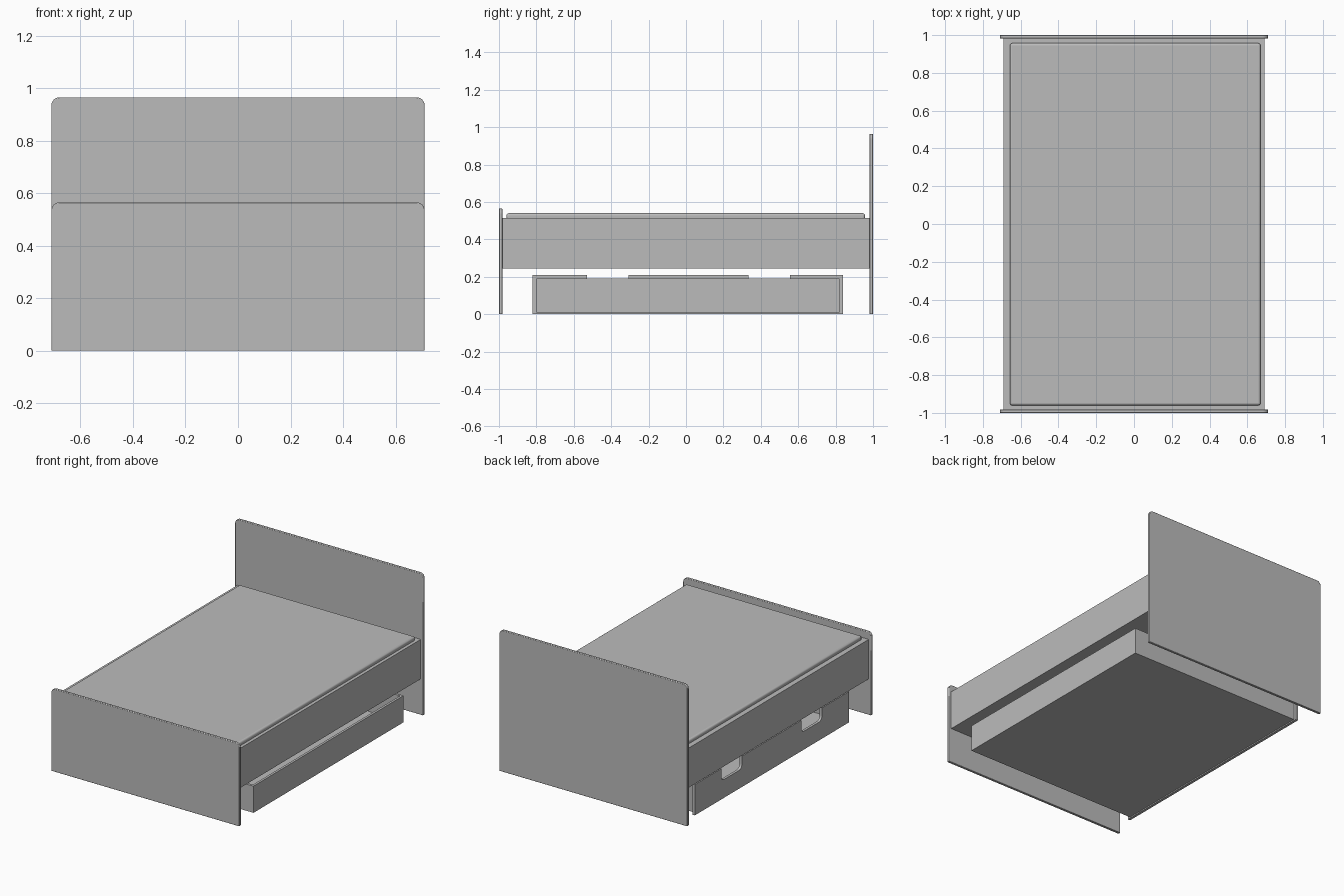
import bpy, bmesh, math
from mathutils import Vector

cube = bpy.data.objects.get("Cube")
if cube:
    bpy.data.objects.remove(cube, do_unlink=True)

grey = bpy.data.materials.new("plain grey")
grey.use_nodes = True
GREY = (0.5, 0.5, 0.5, 1)
grey.diffuse_color = GREY
grey.node_tree.nodes["Principled BSDF"].inputs["Base Color"].default_value = GREY


def finish(name, bm, bevel=0, segments=2):
    """Turn a bmesh into a named object with softened edges."""
    bmesh.ops.recalc_face_normals(bm, faces=bm.faces)
    mesh = bpy.data.meshes.new(name)
    bm.to_mesh(mesh)
    bm.free()
    mesh.materials.append(grey)
    obj = bpy.data.objects.new(name, mesh)
    bpy.context.collection.objects.link(obj)
    if bevel:
        mod = obj.modifiers.new("soft edges", "BEVEL")
        mod.width, mod.segments = bevel, segments
        mod.limit_method, mod.angle_limit = "ANGLE", math.radians(40)
    bpy.ops.object.select_all(action="DESELECT")
    obj.select_set(True)
    bpy.context.view_layer.objects.active = obj
    bpy.ops.object.shade_smooth_by_angle(angle=math.radians(35))
    return obj


def box(name, x, y, z, bevel=0, segments=2):
    """Box given by its (low, high) range on each axis."""
    bm = bmesh.new()
    bmesh.ops.create_cube(bm, size=1)
    for v in bm.verts:
        v.co = [r[0] if c < 0 else r[1] for c, r in zip(v.co, (x, y, z))]
    return finish(name, bm, bevel, segments)


def rounded(corners, steps=6):
    """Outline from (u, v, radius) right-angled corners."""
    points = []
    for i, (u, v, r) in enumerate(corners):
        p = Vector((u, v))
        if not r:
            points.append(p)
            continue
        a = (Vector(corners[i - 1][:2]) - p).normalized() * r
        b = (Vector(corners[(i + 1) % len(corners)][:2]) - p).normalized() * r
        for k in range(steps + 1):
            t = math.pi / 2 * k / steps
            points.append(p + a * (1 - math.sin(t)) + b * (1 - math.cos(t)))
    return points


def panel(name, corners, place, depth, bevel=0):
    """Extrude a rounded outline into a board."""
    bm = bmesh.new()
    face = bm.faces.new([bm.verts.new(place(p)) for p in rounded(corners)])
    grown = bmesh.ops.extrude_face_region(bm, geom=[face])["geom"]
    bmesh.ops.translate(bm, vec=depth,
                        verts=[g for g in grown if isinstance(g, bmesh.types.BMVert)])
    return finish(name, bm, bevel)


# Headboard and footboard
for name, height, y, inward in (("headboard", 0.965, 1, -1), ("footboard", 0.565, -1, 1)):
    outline = [(-0.71, 0, 0), (0.71, 0, 0), (0.71, height, 0.03), (-0.71, height, 0.03)]
    panel(name, outline, lambda p: (p.x, y, p.y), (0, 0.018 * inward, 0), 0.003)

# Bed frame and mattress
box("bed_frame", (-0.692, 0.692), (-0.982, 0.982), (0.245, 0.515))
box("mattress", (-0.657, 0.67), (-0.96, 0.957), (0.5, 0.54), 0.012, 4)

# Drawer front with two handle notches in its top edge
TOP, LOW = 0.21, 0.125
outline = [(-0.82, 0, 0), (0.84, 0, 0), (0.84, TOP, 0)]
for far, near in ((0.555, 0.333), (-0.308, -0.53)):
    outline += [(far, TOP, 0), (far, LOW, 0.03), (near, LOW, 0.03), (near, TOP, 0)]
outline.append((-0.82, TOP, 0))
panel("drawer_front", outline, lambda p: (-0.655, p.x, p.y), (0.018, 0, 0))

# Open drawer box behind the front
WALL, RIM = 0.016, (0.008, 0.19)
X, Y = (-0.637, 0.677), (-0.8, 0.82)
box("drawer_back", (X[1] - WALL, X[1]), Y, RIM)
for name, y in (("drawer_foot_side", Y[0]), ("drawer_head_side", Y[1] - WALL)):
    box(name, (X[0], X[1] - WALL), (y, y + WALL), RIM)
box("drawer_floor", (X[0], X[1] - WALL), (Y[0] + WALL, Y[1] - WALL), (0.008, 0.02))
